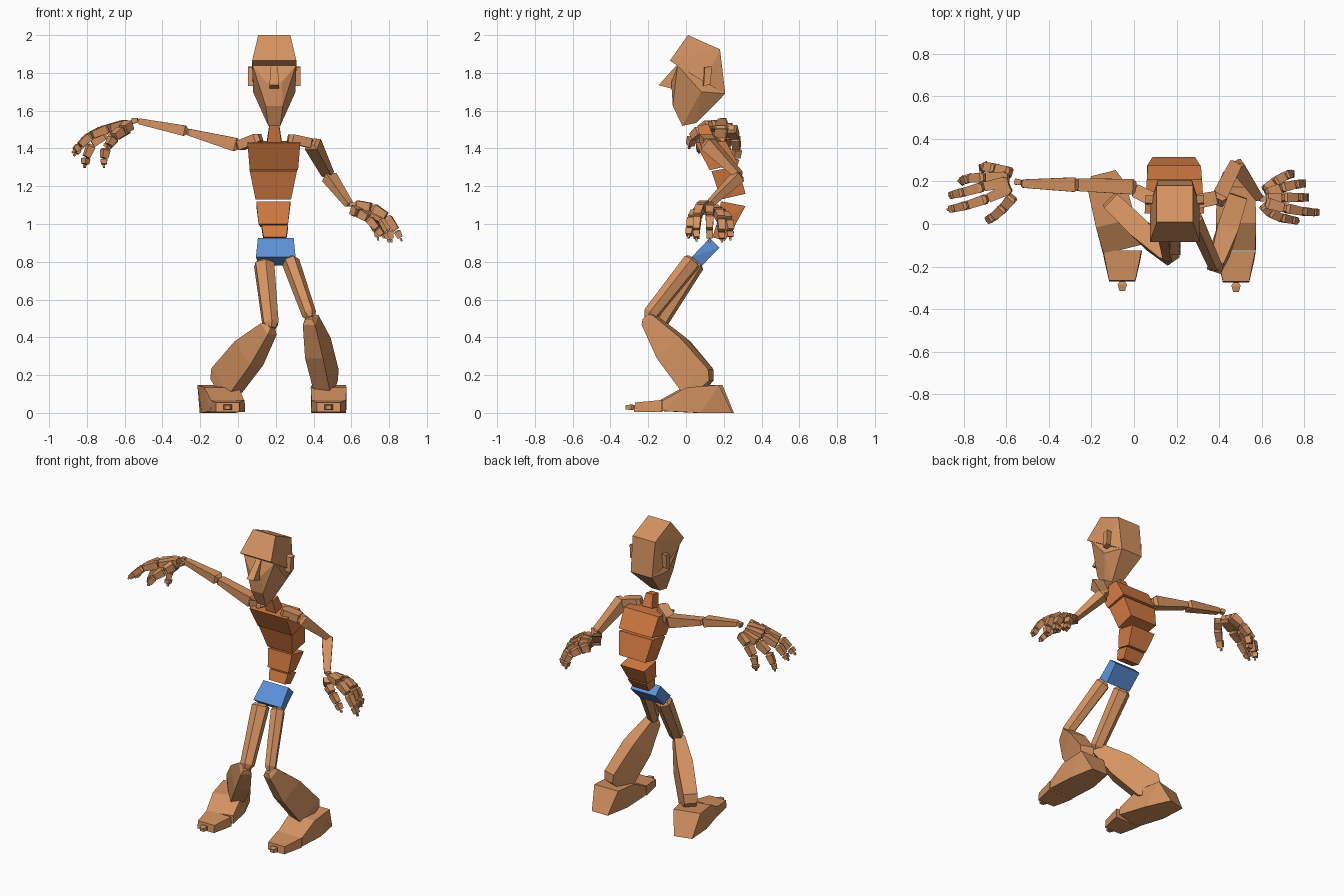
import bpy, bmesh, math
from mathutils import Vector as V, Matrix


def material(name, rgb):
    m = bpy.data.materials.new(name)
    m.diffuse_color = (*rgb, 1)
    return m


TAN = material("tan", (0.66, 0.29, 0.12))
ORANGE = material("orange", (0.66, 0.2, 0.055))
BLUE = material("blue", (0.11, 0.29, 0.7))


def hull(name, pts, mat=TAN):
    """Flat-faced solid around a few points."""
    bm = bmesh.new()
    for p in pts:
        bm.verts.new(p)
    res = bmesh.ops.convex_hull(bm, input=bm.verts)
    bmesh.ops.delete(bm, geom=list({g for g in res["geom_interior"] + res["geom_unused"]
                                    if isinstance(g, bmesh.types.BMVert)}), context='VERTS')
    bmesh.ops.dissolve_limit(bm, angle_limit=math.radians(2), verts=bm.verts, edges=bm.edges)
    bmesh.ops.recalc_face_normals(bm, faces=bm.faces)
    me = bpy.data.meshes.new(name)
    bm.to_mesh(me)
    bm.free()
    me.materials.append(mat)
    ob = bpy.data.objects.new(name, me)
    bpy.context.collection.objects.link(ob)
    return ob


def sym(name, cx, profile, mat=TAN):
    """Solid symmetric about x = cx from (half width, y, z) points."""
    return hull(name, [(cx + s * w, y, z) for w, y, z in profile for s in (-1, 1)], mat)


def limb(name, a, b, rings, n=4, mat=TAN):
    """Faceted bone from a to b; rings are (t, half side, half height)."""
    a, b = V(a), V(b)
    d = (b - a).normalized()
    up = (V((0, 0, 1)) - d * d.z).normalized()
    side = d.cross(up)
    k = 1 / math.cos(math.pi / n)
    pts = []
    for t, w, h in rings:
        for i in range(n):
            g = 2 * math.pi * (i + .5) / n
            pts.append(a.lerp(b, t) + side * (w * k * math.cos(g)) + up * (h * k * math.sin(g)))
    return hull(name, pts, mat)


def digit(name, pts, r):
    """Chain of tapered finger bones ending in a small knob."""
    for i, (a, b) in enumerate(zip(pts, pts[1:])):
        q = r * (1 - .1 * i)
        limb(f"{name}_{i + 1}", a, b, [(0, q * .6, q * .6), (.15, q, q), (.93, q * .85, q * .8)])
    a, b = V(pts[-2]), V(pts[-1])
    limb(name + "_tip", b, b + (b - a).normalized() * .018, [(0, .007, .007), (1, .005, .005)])


# Head
C = .192
sym("cranium", C, [(.085, .01, 2), (.117, -.085, 1.865), (.085, .18, 1.925),
                   (.08, .208, 1.69), (.115, .1, 1.75), (.117, -.045, 1.838)])
sym("face", C, [(.115, -.045, 1.84), (.04, -.078, 1.75), (.045, -.07, 1.625), (.032, -.02, 1.52),
                (.032, .055, 1.535), (.08, .208, 1.69), (.113, .08, 1.7)])
sym("nose", C, [(.018, -.05, 1.84), (.026, -.145, 1.735), (.026, -.06, 1.712), (.02, -.02, 1.8)])
for s, label in ((-1, "right"), (1, "left")):
    hull(label + "_ear", [(C + s * x, y + o, z) for x, o in ((.09, 0), (.138, .005))
                          for y, z in ((.088, 1.73), (.125, 1.74), (.132, 1.835), (.095, 1.83))])

# Spine blocks, top to bottom
sym("neck", C, [(.026, .06, 1.52), (.026, .12, 1.53), (.038, .08, 1.43), (.038, .15, 1.45)], ORANGE)
sym("chest", .19, [(.14, .05, 1.43), (.13, .21, 1.44), (.128, .125, 1.285), (.125, .275, 1.32)], ORANGE)
sym("ribs", .187, [(.125, .135, 1.28), (.125, .275, 1.305), (.094, .185, 1.13), (.1, .315, 1.16)], ORANGE)
sym("waist", .187, [(.09, .185, 1.12), (.09, .315, 1.095), (.078, .165, 1.0), (.07, .255, .985)], ORANGE)
sym("lower_spine", .195, [(.07, .16, .995), (.07, .25, .975), (.06, .14, .93), (.06, .205, .91)], ORANGE)
sym("pelvis", .2, [(.095, .125, .925), (.095, .178, .875), (.105, .03, .825), (.09, .085, .78)], BLUE)

# Arms
ARM = [(0, .022, .022), (.07, .036, .036), (.95, .03, .018), (1, .015, .01)]
FORE = [(0, .018, .015), (.07, .034, .028), (.96, .02, .016), (1, .012, .01)]
SHOULDER = [(0, .02, .018), (.15, .035, .025), (.9, .032, .026), (1, .015, .012)]
limb("right_collarbone", (.12, .1, 1.46), (0, .16, 1.41), SHOULDER)
limb("right_upper_arm", (.005, .175, 1.415), (-.275, .185, 1.49), ARM)
limb("right_forearm", (-.265, .185, 1.49), (-.53, .19, 1.545), FORE)
limb("right_wrist", (-.53, .195, 1.55), (-.56, .2, 1.545), [(0, .012, .012), (1, .015, .015)])
limb("left_collarbone", (.265, .1, 1.455), (.395, .125, 1.425), SHOULDER)
limb("left_upper_arm", (.39, .105, 1.435), (.48, .285, 1.255), ARM)
limb("left_forearm", (.475, .285, 1.26), (.59, .12, 1.1), FORE)
limb("left_wrist", (.59, .12, 1.105), (.61, .12, 1.1), [(0, .012, .012), (1, .015, .015)])

# Hands: five bone chains fanning out from each wrist
HANDS = {
    "right": {
        "thumb": [(-.57, .13, 1.53), (-.61, .08, 1.5), (-.66, .035, 1.46), (-.685, .02, 1.415)],
        "index": [(-.58, .17, 1.53), (-.69, .12, 1.505), (-.78, .09, 1.47), (-.84, .075, 1.415), (-.865, .07, 1.39)],
        "middle": [(-.59, .2, 1.525), (-.71, .175, 1.5), (-.8, .15, 1.455), (-.845, .14, 1.4), (-.86, .135, 1.375)],
        "ring": [(-.59, .22, 1.515), (-.7, .22, 1.475), (-.775, .215, 1.42), (-.805, .205, 1.35), (-.81, .2, 1.315)],
        "little": [(-.58, .24, 1.51), (-.65, .26, 1.46), (-.7, .27, 1.4), (-.71, .265, 1.345), (-.71, .26, 1.315)]},
    "left": {
        "thumb": [(.61, .09, 1.08), (.64, .055, 1.06), (.69, .03, 1.03), (.74, .02, .975), (.765, .015, .94)],
        "index": [(.62, .1, 1.1), (.71, .075, 1.09), (.79, .06, 1.04), (.84, .055, .965), (.86, .055, .925)],
        "middle": [(.62, .12, 1.09), (.7, .125, 1.085), (.77, .125, 1.045), (.805, .125, .97), (.81, .125, .92)],
        "ring": [(.62, .14, 1.08), (.69, .17, 1.065), (.755, .185, 1.025), (.79, .19, .96), (.795, .19, .92)],
        "little": [(.615, .155, 1.07), (.66, .195, 1.055), (.71, .225, 1.02), (.735, .235, .965), (.74, .235, .93)]},
}
for side, digits in HANDS.items():
    for name, pts in digits.items():
        digit(f"{side}_{name}", pts, .026)

# Legs: thighs taper to the knee, shins broaden towards the foot
SHIN = [(0, .018, .02), (.05, .034, .04), (.45, .05, .085), (.92, .045, .095), (1.02, .04, .06)]
THIGH = [(0, .035, .03), (.04, .05, .045), (.93, .04, .038), (1, .02, .02)]
limb("right_thigh", (.137, .055, .8), (.175, -.16, .445), THIGH, 6)
limb("right_shin", (.175, -.165, .46), (-.085, .085, .14), SHIN)
limb("left_thigh", (.275, .04, .81), (.385, -.205, .5), [(t, w * .8, h) for t, w, h in THIGH], 6)
limb("left_shin", (.38, -.21, .51), (.475, .085, .14), SHIN)

# Feet: heel block, toe block and small tip
for side, at, yaw in (("right", V((-.055, -.12, 0)), 14), ("left", V((.48, -.125, 0)), 0)):
    def place(rows, turn):
        m = Matrix.Rotation(math.radians(turn), 3, 'Z')
        return [m @ V((s * w, y, z)) + at for w, y, z in rows for s in (-1, 1)]
    hull(side + "_foot", place([(.093, 0, .01), (.09, 0, .065), (.095, .13, .135), (.09, .3, .148),
                                (.092, .2, 0), (.06, .37, 0)], yaw))
    hull(side + "_toes", place([(.093, -.005, .005), (.09, -.005, .068), (.085, -.05, .005),
                                (.062, -.15, .005), (.062, -.145, .055)], 0))
    hull(side + "_toe_tip", place([(.012, -.15, .02), (.012, -.15, .04), (.022, -.165, .015),
                                   (.022, -.165, .045), (.013, -.195, .018), (.013, -.195, .04)], 0))
